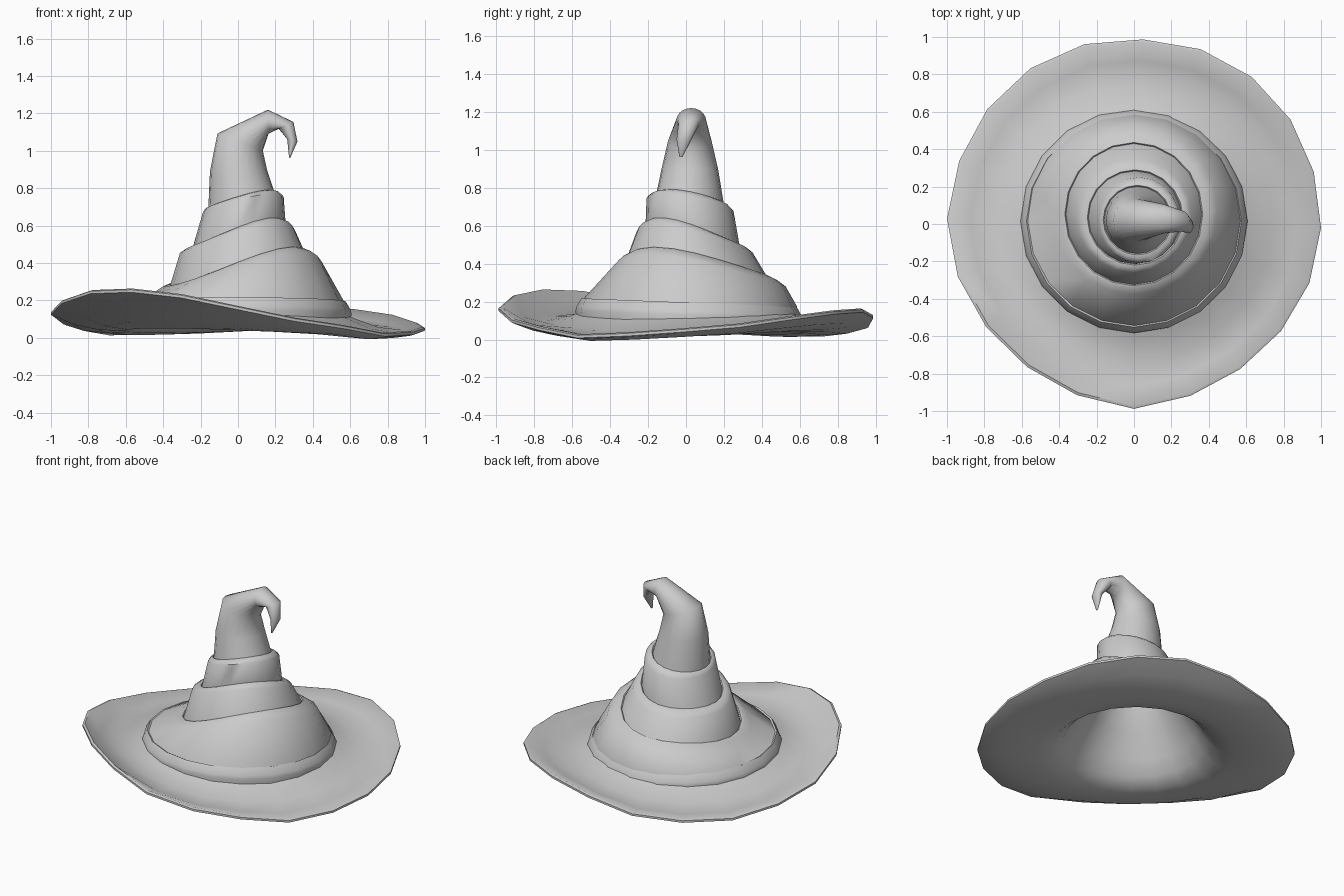
import bpy, bmesh, math

if "Cube" in bpy.data.objects:
    bpy.data.objects.remove(bpy.data.objects["Cube"])

N = 20  # sides all around the hat
ANG = [2 * math.pi * k / N for k in range(N)]


def loft(name, rings, cap_start=False, cap_end=False, closed=False, angle=40):
    """Skin a stack of N-point rings into one smooth object."""
    bm = bmesh.new()
    vs = [[bm.verts.new(p) for p in ring] for ring in rings]
    pairs = list(zip(vs, vs[1:])) + ([(vs[-1], vs[0])] if closed else [])
    for a, b in pairs:
        for k in range(N):
            j = (k + 1) % N
            bm.faces.new((a[k], a[j], b[j], b[k]))
    if cap_start:
        bm.faces.new(vs[0][::-1])
    if cap_end:
        bm.faces.new(vs[-1])
    if cap_start or closed:
        bmesh.ops.recalc_face_normals(bm, faces=bm.faces)
    me = bpy.data.meshes.new(name)
    bm.to_mesh(me)
    bm.free()
    ob = bpy.data.objects.new(name, me)
    bpy.context.collection.objects.link(ob)
    bpy.ops.object.select_all(action='DESELECT')
    ob.select_set(True)
    bpy.context.view_layer.objects.active = ob
    bpy.ops.object.shade_smooth_by_angle(angle=math.radians(angle))
    return ob


# Brim: wavy rim heights, fading toward the crown; underside rises into a hollow lining
RIM = [.045, .07, .11, .14, .15, .12, .07, .05, .045, .08,
       .13, .19, .242, .25, .22, .157, .095, .055, .014, .024]
MEAN = sum(RIM) / N


def brim_ring(r, z, wave):
    ring = []
    for a, h in zip(ANG, RIM):
        t = a - math.radians(1.4) * (1 + math.cos(a - 1.75))  # uneven side spacing
        s = r * (1 + wave * abs(math.sin(2 * a))
                 * (.03 * math.sin(a) + .006 * math.cos(a) - .012))  # not quite round
        ring.append((s * math.cos(t), s * .988 * math.sin(t) + .012 * (1 - wave),
                     z + wave * (h - MEAN)))
    return ring


profile = [  # radius, height, share of rim wave: lining, underside, edge, top
    (.05, .95, 0), (.12, .75, 0), (.20, .50, 0), (.30, .34, 0), (.39, .20, 0),
    (.45, .11, 0), (.52, .055, .05), (.62, .035, .12), (.75, .038, .33), (.88, .060, .68),
    (.985, MEAN - .012, 1), (1.0, MEAN - .006, 1), (1.0, MEAN + .008, 1), (.985, MEAN + .014, 1),
    (.88, .090, .70), (.75, .083, .38), (.63, .115, .2), (.54, .15, .2)]
loft("brim", [brim_ring(*p) for p in profile], cap_start=True, angle=50)


# Crown: slanted rings, each from its left and right points, depth range, depth tilt and twist
def slanted(xl, zl, xr, zr, yf, yb, tilt, twist=0):
    return [((xl + xr) / 2 + (xr - xl) / 2 * math.cos(a),
             (yf + yb) / 2 + (yb - yf) / 2 * math.sin(a),
             (zl + zr) / 2 + (zr - zl) / 2 * math.cos(a)
             + tilt * math.sin(a) - twist * math.sin(2 * a)) for a in ANG]


def tier_top(shoulder, ledge):
    """Rounded shoulder, ledge, and a small tuck under the next wrap."""
    mid = [s * .45 + l * .55 for s, l in zip(shoulder, ledge)]
    mid[1] += .006
    mid[3] += .006
    xl, zl, xr, zr, yf, yb, t, w = ledge
    tuck = (xl + .006, zl - .008, xr - .006, zr - .008, yf + .006, yb - .006, t, w)
    return [shoulder, mid, ledge, tuck]


crown = [(-.58, .10, .58, .10, -.56, .59, 0), (-.57, .19, .57, .19, -.55, .585, -.015)]
crown += tier_top((-.44, .25, .446, .41, -.375, .525, -.05, .03),
                  (-.37, .285, .368, .455, -.33, .436, -.035, .03))
crown += tier_top((-.31, .455, .305, .575, -.26, .35, -.055, .02),
                  (-.25, .485, .262, .605, -.22, .29, -.05, .02))
crown += tier_top((-.188, .67, .244, .755, -.208, .25, -.033, .006),
                  (-.165, .695, .203, .78, -.165, .207, -.025, .006))
# Bent tip
crown += [(-.15, .89, .155, .90, -.13, .17, 0),
          (-.11, 1.093, .133, 1.0, -.095, .135, 0),
          (.16, 1.22, .163, 1.092, -.05, .105, 0),
          (.296, 1.155, .218, 1.118, -.04, .07, 0),
          (.318, 1.05, .263, 1.062, -.05, .03, 0),
          (.279, .962, .273, .965, -.035, -.018, 0)]
loft("crown", [slanted(*c) for c in crown], cap_end=True, angle=55)

# Band around the base of the crown
band = [(.55, .18), (.575, .195), (.584, .182), (.602, .15), (.607, .13), (.60, .075), (.54, .09)]
loft("band", [slanted(-r, z, r, z, .015 - r * .985, .015 + r * .985, -.022)
              for r, z in band], closed=True, angle=30)
